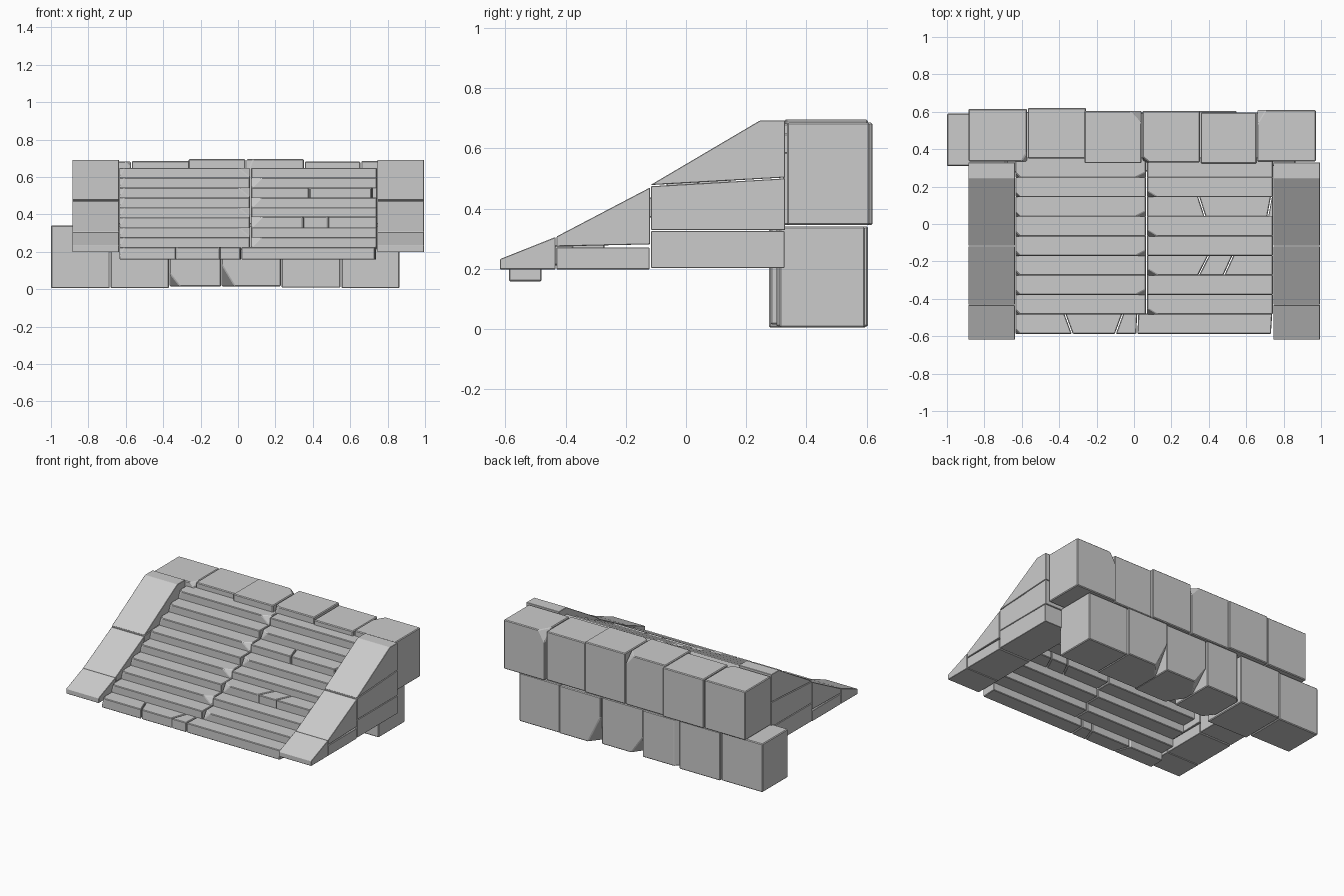
import bpy, bmesh
from mathutils import Vector

cube = bpy.data.objects.get("Cube")
if cube:
    bpy.data.objects.remove(cube, do_unlink=True)

stone = bpy.data.materials.new("grey_stone")
stone.use_nodes = True
stone.diffuse_color = (0.6, 0.6, 0.6, 1)
stone.node_tree.nodes["Principled BSDF"].inputs["Base Color"].default_value = (0.6, 0.6, 0.6, 1)


def prism(name, outline, along, chips=(), bevel=0.005):
    """Extrude an outline, then slice off chips given as (point, outward normal)."""
    bm = bmesh.new()
    face = bm.faces.new([bm.verts.new(p) for p in outline])
    ext = bmesh.ops.extrude_face_region(bm, geom=[face])["geom"]
    bmesh.ops.translate(bm, vec=along, verts=[v for v in ext if isinstance(v, bmesh.types.BMVert)])
    for point, normal in chips:
        bmesh.ops.bisect_plane(bm, geom=bm.verts[:] + bm.edges[:] + bm.faces[:],
                               plane_co=point, plane_no=normal, clear_outer=True)
        bmesh.ops.holes_fill(bm, edges=[e for e in bm.edges if e.is_boundary], sides=0)
    bmesh.ops.recalc_face_normals(bm, faces=bm.faces[:])
    mesh = bpy.data.meshes.new(name)
    bm.to_mesh(mesh)
    bm.free()
    mesh.materials.append(stone)
    obj = bpy.data.objects.new(name, mesh)
    bpy.context.collection.objects.link(obj)
    if bevel:
        mod = obj.modifiers.new("worn_edges", "BEVEL")
        mod.width = bevel
        mod.segments = 1
        mod.limit_method = "ANGLE"
    return obj


def block(name, x0, x1, y0, y1, z0, z1, chips=()):
    return prism(name, [(x0, y0, z0), (x1, y0, z0), (x1, y1, z0), (x0, y1, z0)],
                 Vector((0, 0, z1 - z0)), chips)


# Sloping side walls, each made of six fitted stones
wall_stones = {
    "toe": [(-.618, .198), (-.618, .232), (-.434, .305), (-.434, .198)],
    "low_base": [(-.43, .198), (-.43, .27), (-.121, .27), (-.121, .198)],
    "low_slope": [(-.43, .274), (-.43, .307), (-.119, .47), (-.119, .281)],
    "high_base": [(-.116, .202), (-.116, .325), (.327, .325), (.327, .202)],
    "high_middle": [(-.116, .328), (-.116, .474), (.329, .5), (.329, .328)],
    "high_slope": [(-.118, .478), (.245, .692), (.329, .692), (.329, .503)],
}
for side, x in (("right", -.886), ("left", .745)):
    for part, profile in wall_stones.items():
        prism(f"{side}_wall_{part}", [(x, y, z) for y, z in profile],
              Vector((.25, 0, 0)), bevel=.002)

# Upper row of back stones with broken corners
upper = [
    (-.885, -.572, .335, .615, .682, [((-.6, .335, .68), (1, -.6, 1))]),
    (-.568, -.256, .35, .62, .685, []),
    (-.265, .04, .325, .605, .695, [((.01, .605, .66), (1, .9, .9))]),
    (.045, .353, .33, .605, .695, [((.08, .33, .695), (-1, -1.2, .4))]),
    (.357, .655, .323, .595, .682, []),
    (.659, .972, .335, .61, .685, [((.69, .61, .66), (-1, .6, .6))]),
]
for i, (x0, x1, y0, y1, top, chips) in enumerate(upper):
    block(f"upper_back_stone_{i + 1}", x0, x1, y0, y1, .345, top, chips)

# Lower row of back stones, offset by part of a stone
lower = [
    (-1, -.686, .31, .59, .005, []),
    (-.682, -.368, .275, .6, .005, []),
    (-.365, -.09, .29, .605, .015, [((-.33, .29, .04), (-1, -.7, -.8)),
                                    ((-.33, .605, .2), (-1, 1, 0))]),
    (-.088, .23, .28, .595, .015, [((-.05, .28, .07), (-1, -.6, -.6)),
                                   ((-.04, .595, .08), (-1, .7, -.7))]),
    (.233, .549, .3, .605, .008, [((.27, .605, .13), (-1, .8, -.5))]),
    (.553, .863, .31, .595, .005, []),
]
for i, (x0, x1, y0, y1, bottom, chips) in enumerate(lower):
    block(f"lower_back_stone_{i + 1}", x0, x1, y0, y1, bottom, .34, chips)

# Steps: cracks are (front x, back x); most steps are two long slabs
START, MIDDLE, END = (-.637, -.637), (.067, .067), (.745, .745)
special = {
    0: [START, (-.33, -.37), (-.1, -.06), (.015, .02), (.735, .742)],
    3: [START, MIDDLE, (.345, .4), (.48, .53), END],
    6: [START, MIDDLE, (.38, .345), (.715, .735), END],
}
GAP, RUN, RISE = .003, .1045, .053
for n in range(9):
    y0 = -.588 + n * RUN
    y1 = y0 + RUN + .004
    z0, z1 = .158 + n * RISE, .225 + n * RISE
    cracks = special.get(n, [START, MIDDLE, END])
    for k, (a, b) in enumerate(zip(cracks, cracks[1:])):
        chips = []
        if k == 0:
            chips.append(((a[0] + .028, y0, z1), (-1, -1, .5)))
        if b == MIDDLE and n % 2 == 0:
            chips.append(((b[0] - .065, y0, z1), (.5, -1, .6)))
        if a == MIDDLE and n % 2:
            chips.append(((a[0] + .06, y0, z1), (-.6, -1, .6)))
        lift = .004 if a[0] > 0 and n == 3 else 0
        prism(f"step_{n + 1}_slab_{k + 1}",
              [(a[0] + GAP, y0, z0 + lift), (b[0] - GAP, y0, z0 + lift),
               (b[1] - GAP, y1, z0 + lift), (a[1] + GAP, y1, z0 + lift)],
              Vector((0, 0, z1 - z0)), chips, bevel=.004)
